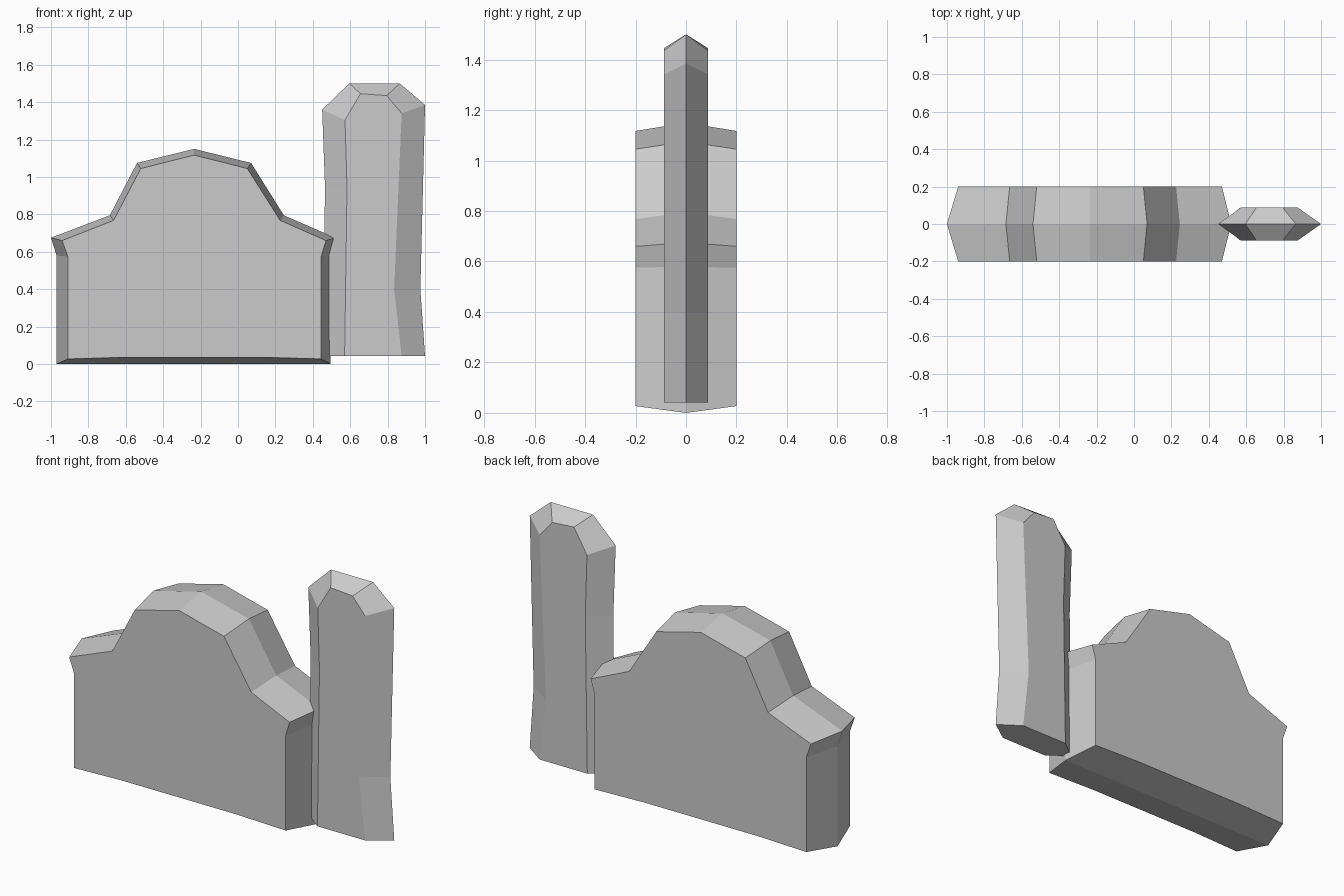
import bpy, bmesh


def bevelled_slab(name, rim, face, half):
    """Slab with a ridge outline at y=0 and a smaller outline on both faces."""
    bm = bmesh.new()
    rings = [[bm.verts.new((x, y, z)) for x, z in prof]
             for prof, y in ((face, -half), (rim, 0), (face, half))]
    n = len(rim)
    for a, b in zip(rings, rings[1:]):
        for i in range(n):
            j = (i + 1) % n
            bm.faces.new((a[i], a[j], b[j], b[i]))
    bm.faces.new(rings[0])
    bm.faces.new(rings[-1])
    bmesh.ops.recalc_face_normals(bm, faces=bm.faces)
    mesh = bpy.data.meshes.new(name)
    bm.to_mesh(mesh)
    bm.free()
    ob = bpy.data.objects.new(name, mesh)
    bpy.context.collection.objects.link(ob)
    return ob


# Wide stepped stone
wide_rim = [(-0.97, 0), (-0.6, 0), (0.13, 0), (0.495, 0), (0.49, 0.58),
            (0.52, 0.675), (0.245, 0.795), (0.07, 1.075), (-0.235, 1.15),
            (-0.54, 1.075), (-0.685, 0.795), (-1.0, 0.675), (-0.97, 0.58)]
wide_face = [(-0.91, 0.027), (-0.6, 0.036), (0.13, 0.036), (0.445, 0.027), (0.445, 0.575),
             (0.47, 0.66), (0.225, 0.768), (0.05, 1.045), (-0.235, 1.117),
             (-0.52, 1.045), (-0.665, 0.768), (-0.94, 0.66), (-0.91, 0.575)]
bevelled_slab("wide_stone", wide_rim, wide_face, 0.2)

# Tall narrow stone
tall_rim = [(0.455, 0.042), (1.0, 0.042), (0.975, 0.4), (1.0, 1.385),
            (0.865, 1.5), (0.595, 1.5), (0.45, 1.36), (0.465, 0.95)]
tall_face = [(0.57, 0.042), (0.875, 0.042), (0.835, 0.4), (0.875, 1.34),
             (0.795, 1.435), (0.655, 1.445), (0.572, 1.305), (0.583, 0.95)]
bevelled_slab("tall_stone", tall_rim, tall_face, 0.088)
